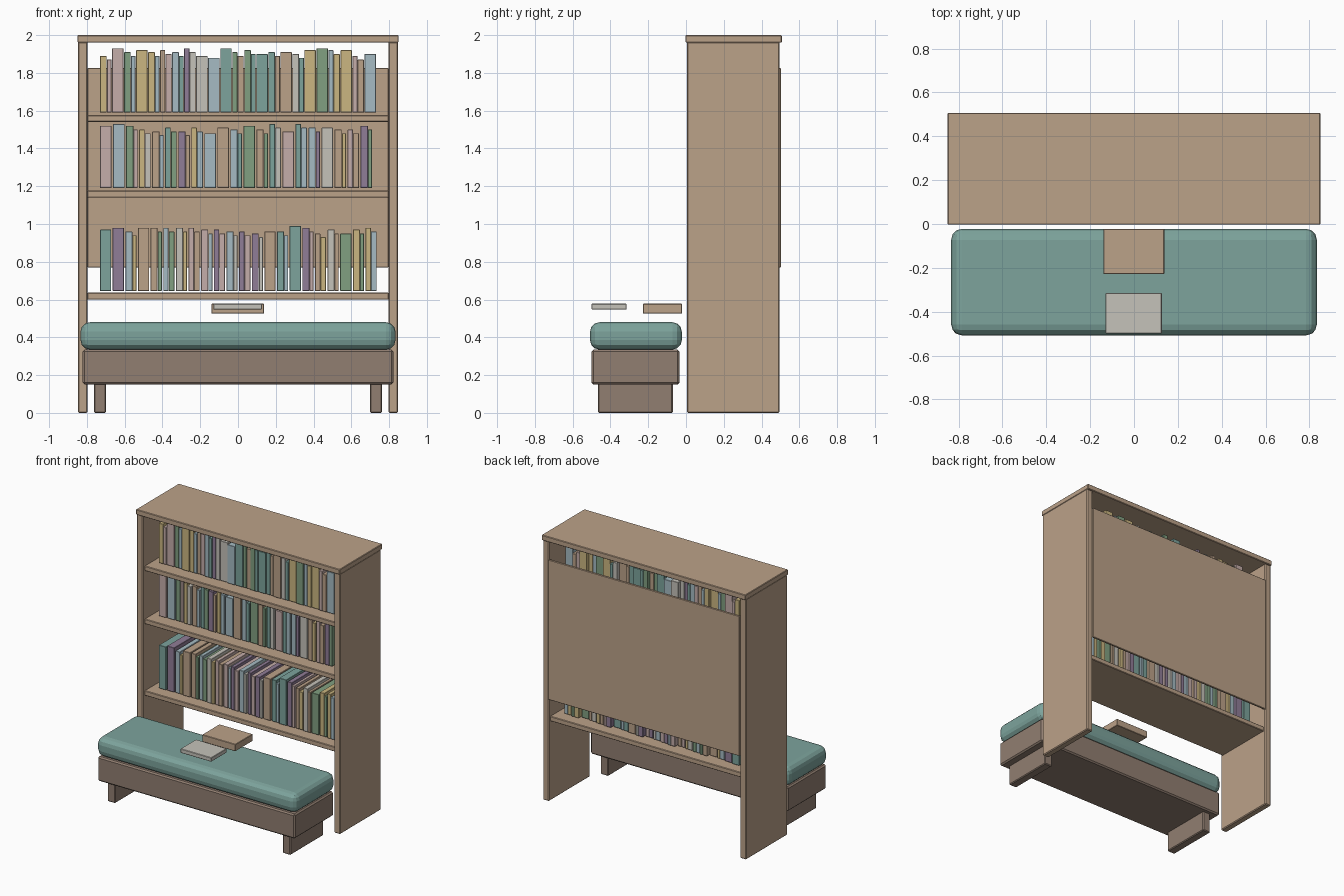
import bpy
import bmesh

if "Cube" in bpy.data.objects:
    bpy.data.objects.remove(bpy.data.objects["Cube"])

COLOURS = {
    "N": ("wood_tan", (0.50, 0.36, 0.25)),
    "D": ("dark_wood", (0.285, 0.21, 0.165)),
    "T": ("teal", (0.205, 0.37, 0.335)),
    "B": ("pale_blue", (0.38, 0.50, 0.55)),
    "G": ("sage_green", (0.22, 0.35, 0.22)),
    "Y": ("straw_yellow", (0.60, 0.47, 0.22)),
    "P": ("dusty_pink", (0.56, 0.42, 0.40)),
    "V": ("muted_purple", (0.28, 0.205, 0.31)),
    "W": ("warm_white", (0.56, 0.54, 0.49)),
}
MATS = {}
for key, (name, rgb) in COLOURS.items():
    MATS[key] = bpy.data.materials.new(name)
    MATS[key].diffuse_color = (*rgb, 1)
KEYS = list(COLOURS)


def add_box(bm, x, y, z, index=0):
    """Add a box given (min, max) on each axis."""
    verts = bmesh.ops.create_cube(bm, size=1)["verts"]
    for v in verts:
        for i, (lo, hi) in enumerate((x, y, z)):
            v.co[i] = lo + (hi - lo) * (v.co[i] + 0.5)
    for f in verts[0].link_faces[:] + verts[7].link_faces[:]:
        f.material_index = index
    for f in {f for v in verts for f in v.link_faces}:
        f.material_index = index


def finish(name, bm, mats, bevel=0.006, segments=1):
    mesh = bpy.data.meshes.new(name)
    bm.to_mesh(mesh)
    bm.free()
    for m in mats:
        mesh.materials.append(m)
    ob = bpy.data.objects.new(name, mesh)
    bpy.context.collection.objects.link(ob)
    if bevel:
        mod = ob.modifiers.new("edges", "BEVEL")
        mod.width = bevel
        mod.segments = segments
    return ob


def box(name, x, y, z, key, bevel=0.006, segments=1):
    bm = bmesh.new()
    add_box(bm, x, y, z)
    return finish(name, bm, [MATS[key]], bevel, segments)


# Bookcase frame
for side, s in (("left", -1), ("right", 1)):
    box(f"bookcase_side_{side}", tuple(sorted((s * 0.797, s * 0.848))),
        (0.005, 0.495), (0, 1.965), "N")
box("bookcase_top", (-0.85, 0.85), (-0.003, 0.507), (1.96, 2.0), "N", 0.004)
box("bookcase_back", (-0.797, 0.797), (0.487, 0.502), (0.77, 1.825), "N", 0.003)
for i, z in enumerate((0.60, 1.14, 1.54)):
    box(f"shelf_{i + 1}", (-0.798, 0.798), (0.025, 0.48), (z, z + 0.037), "N", 0.004)

# Books: each token is two volume colours and the height of the pair's top in hundredths
ROWS = [
    ("bottom_row_books", 0.645, 0.0, 0.742,
     "TT97 VV98 BY96 NN98 NG98 BG98 WY98 PN98 PB97 VP97 BW96 VP96 "
     "VW95 NN96 TB96 TT99 VP98 NY95 WN97 GG95 YG97 YB98"),
    ("middle_row_books", 1.19, 1.0, 0.718,
     "PP52 BB53 GP52 YW50 NB49 TG51 VN49 YB51 BB48 NN51 BT50 GG52 "
     "NG50 TW53 PP49 TB53 BV51 WW51 NY50 PN50 VG52"),
    ("top_row_books", 1.59, 1.0, 0.733,
     "YP89 PP93 GB91 YY92 YB91 NP92 BT91 VW93 WW89 BB88 TT93 GN91 "
     "GT92 TT90 TN91 NN91 WT90 YY92 GG93 BY92 YY92 PN89 BB90"),
]
for name, base, offset, x_end, tokens in ROWS:
    tokens = tokens.split()
    x0, pitch = -0.73, (x_end + 0.73) / len(tokens)
    gap = 0.003 if offset and base > 1.5 else 0.008
    bm = bmesh.new()
    for i, tok in enumerate(tokens):
        left = x0 + i * pitch
        top = offset + int(tok[2:]) / 100
        mid = left + pitch * (0.42 if i % 2 else 0.55)
        front = 0.10 + 0.003 * (i % 3)
        back = 0.41 - 0.008 * (i % 4)
        if tok[0] == tok[1]:
            add_box(bm, (left, left + pitch - gap), (front, back), (base, top),
                    KEYS.index(tok[0]))
        else:
            add_box(bm, (left, mid), (front, back), (base, top), KEYS.index(tok[0]))
            add_box(bm, (mid + 0.001, left + pitch - gap), (front, back),
                    (base, top - 0.02), KEYS.index(tok[1]))
    finish(name, bm, [MATS[k] for k in KEYS], 0.002)

# Bench
for side, s in (("left", -1), ("right", 1)):
    box(f"bench_leg_{side}", tuple(sorted((s * 0.698, s * 0.763))),
        (-0.466, -0.07), (0, 0.16), "D")
box("bench_base", (-0.822, 0.822), (-0.50, -0.035), (0.15, 0.335), "D", 0.01)
cushion = box("cushion", (-0.834, 0.834), (-0.508, -0.022), (0.335, 0.48), "T", 0.05, 3)

# Loose books above the cushion
box("loose_book_tan", (-0.14, 0.138), (-0.228, -0.022), (0.525, 0.578), "N", 0.003)
box("loose_book_white", (-0.13, 0.127), (-0.50, -0.315), (0.547, 0.578), "W", 0.003)

for m in bpy.data.materials:
    if m.users and not m.is_grease_pencil:
        m.use_nodes = True
        m.node_tree.nodes["Principled BSDF"].inputs["Base Color"].default_value = m.diffuse_color
